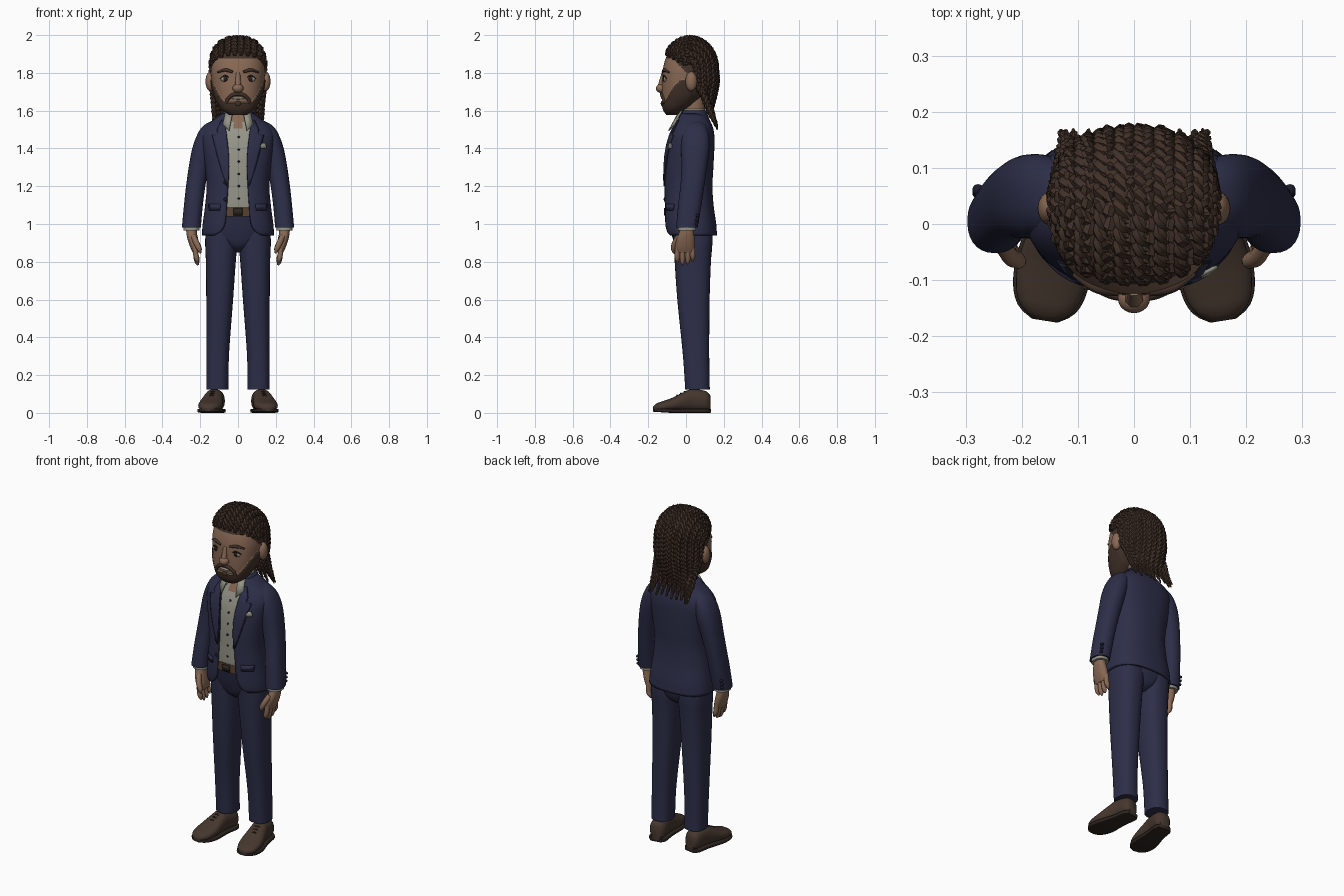
import bpy, bmesh, math, random
from mathutils import Vector as V, Matrix

if "Cube" in bpy.data.objects:
    bpy.data.objects.remove(bpy.data.objects["Cube"])

random.seed(3)

def mat(name, r, g, b):
    m = bpy.data.materials.new(name)
    m.diffuse_color = (r, g, b, 1)
    m.use_nodes = True
    m.node_tree.nodes["Principled BSDF"].inputs["Base Color"].default_value = m.diffuse_color
    return m

NAVY = mat("navy cloth", .026, .028, .066)
DARK = mat("dark navy trim", .010, .011, .026)
SHIRT = mat("grey shirt", .30, .30, .25)
SKIN = mat("brown skin", .25, .142, .09)
HAIR = mat("dark brown hair", .052, .030, .021)
SHOE = mat("brown leather", .060, .038, .027)
SOLE = mat("dark sole", .026, .018, .014)
BELT = mat("tan belt", .10, .055, .032)
EYE = mat("dark iris", .02, .013, .01)

def finish(bm, name, mats, mirror=False, solid=0):
    me = bpy.data.meshes.new(name)
    bm.to_mesh(me)
    bm.free()
    ob = bpy.data.objects.new(name, me)
    bpy.context.collection.objects.link(ob)
    for m in mats if isinstance(mats, list) else [mats]:
        me.materials.append(m)
    if solid:
        s = ob.modifiers.new("thickness", 'SOLIDIFY')
        s.thickness, s.offset = solid, -1
    if mirror:
        ob.modifiers.new("mirror", 'MIRROR')
    return ob

def at(rings, z):
    """Smoothly interpolated ring at height z."""
    i = 0
    while i < len(rings) - 2 and z > rings[i + 1][0]:
        i += 1
    a, b = rings[i], rings[i + 1]
    p, q = rings[max(i - 1, 0)], rings[min(i + 2, len(rings) - 1)]
    h = b[0] - a[0]
    t = min(max((z - a[0]) / h, 0), 1)
    out = [z]
    for k in range(1, len(a)):
        m0 = (b[k] - p[k]) / (b[0] - p[0]) * h
        m1 = (q[k] - a[k]) / (q[0] - a[0]) * h
        out.append((2*t**3 - 3*t*t + 1) * a[k] + (t**3 - 2*t*t + t) * m0
                   + (3*t*t - 2*t**3) * b[k] + (t**3 - t*t) * m1)
    return out

def loft(name, rings, mats, levels=24, n=32, p=2.3, rule=None, push=None,
         M=Matrix(), mirror=False, solid=0):
    """Skin rings (z, cx, rx, y_front, y_back[, half opening at the front])."""
    bm = bmesh.new()
    opened = len(rings[0]) > 5
    grid = []
    for i in range(levels + 1):
        r = at(rings, rings[0][0] + (rings[-1][0] - rings[0][0]) * i / levels)
        z, cx, rx, yf, yb = r[:5]
        a0 = math.asin(min((max(r[5], 0) / rx) ** (p / 2), 1)) if opened else 0
        row = []
        for j in range(n + opened):
            a = a0 + (2 * math.pi - 2 * a0) * j / n
            s, c = math.sin(a), math.cos(a)
            v = V((cx + rx * math.copysign(abs(s) ** (2 / p), s),
                   (yf + yb) / 2 - (yb - yf) / 2 * math.copysign(abs(c) ** (2 / p), c), z))
            row.append(bm.verts.new(M @ (push(v) if push else v)))
        grid.append(row)
    for lo, hi in zip(grid, grid[1:]):
        for j in range(n):
            k = (j + 1) % len(lo)
            bm.faces.new((lo[j], lo[k], hi[k], hi[j]))
    if not opened:
        bm.faces.new(grid[0][::-1])
        bm.faces.new(grid[-1])
    if rule:
        for f in bm.faces:
            f.material_index = rule(f.calc_center_median())
    return finish(bm, name, mats, mirror, solid)

def tube(bm, pts, radii, sides=8):
    prev = None
    for i, p in enumerate(pts):
        t = (pts[min(i + 1, len(pts) - 1)] - pts[max(i - 1, 0)]).normalized()
        u = t.cross(V((0.3, 0.9, 0.2)) if abs(t.y) < .8 else V((1, 0, 0))).normalized()
        w = t.cross(u)
        row = [bm.verts.new(p + radii[i] * (u * math.cos(k * math.tau / sides) + w * math.sin(k * math.tau / sides)))
               for k in range(sides)]
        if prev:
            for k in range(sides):
                bm.faces.new((prev[k], prev[(k + 1) % sides], row[(k + 1) % sides], row[k]))
        else:
            bm.faces.new(row[::-1])
        prev = row
    bm.faces.new(prev)

def tubes(name, m, paths, mirror=True):
    """Each path is a list of (x, y, z, radius)."""
    bm = bmesh.new()
    for path in paths:
        rs = [(i, *q) for i, q in enumerate(path)]
        s = [at(rs, (len(path) - 1) * k / 12) for k in range(13)]
        tube(bm, [V(q[1:4]) for q in s], [q[4] for q in s])
    finish(bm, name, m, mirror)

def ball(name, m, loc, radii, mirror=False):
    bm = bmesh.new()
    bmesh.ops.create_uvsphere(bm, u_segments=20, v_segments=12, radius=1,
                              matrix=Matrix.Translation(loc) @ Matrix.Diagonal((*radii, 1)))
    finish(bm, name, m, mirror)

# Jacket body, open at the front
coat = [(.94, 0, .190, -.105, .165, .125), (.96, 0, .190, -.110, .163, .092), (1.0, 0, .187, -.114, .160, .070),
        (1.1, 0, .174, -.116, .146, .060), (1.2, 0, .166, -.116, .140, .053), (1.3, 0, .175, -.115, .145, .048),
        (1.4, 0, .190, -.105, .150, .052), (1.47, 0, .195, -.086, .150, .060), (1.52, 0, .170, -.064, .140, .066),
        (1.555, 0, .125, -.047, .120, .062), (1.585, 0, .085, -.035, .098, .050)]
loft("jacket_body", coat, NAVY, 44, 60, 2.5, solid=.012)
loft("jacket_collar", [(1.535, 0, .120, -.062, .132, .066), (1.56, 0, .100, -.048, .122, .060),
                       (1.60, 0, .076, -.03, .106, .052)], NAVY, 6, 40, solid=.008)

def front(x, z, off):
    _, _, rx, yf, yb, _ = at(coat, z)
    return V((x, (yf + yb) / 2 - (yb - yf) / 2 * (1 - min(abs(x / rx), 1) ** 2.5) ** .4 - off, z))

def patch(name, m, rows, off, mirror=True):
    """Thin plate on the jacket front from rows (z, x0, x1)."""
    bm = bmesh.new()
    g = [[bm.verts.new(front(x0 + (x1 - x0) * k / 6, z, off)) for k in range(7)] for z, x0, x1 in rows]
    for a, b in zip(g, g[1:]):
        for k in range(6):
            bm.faces.new((a[k], a[k + 1], b[k + 1], b[k]))
    finish(bm, name, m, mirror, .006)

# Lapels, flap pockets, pocket square, buttons
lapel = [(1.2, .052, .056), (1.25, .05, .074), (1.3, .048, .09), (1.36, .049, .107), (1.42, .054, .122),
         (1.47, .06, .134), (1.476, .06, .104), (1.50, .064, .108), (1.55, .063, .085)]
patch("lapel", NAVY, lapel, .007)
patch("lapel_edge", DARK, [(z, a, b + .004) for z, a, b in lapel], .004)
patch("pocket_flap", NAVY, [(1.075, .098, .152), (1.105, .096, .154)], .006)
patch("pocket_flap_edge", DARK, [(1.071, .096, .154), (1.107, .094, .156)], .003)
patch("pocket_square", SHIRT, [(1.40, .122, .152), (1.415, .12, .15), (1.43, .13, .142)], .010, False)
for z in (1.13, 1.22):
    ball("jacket_button", DARK, front(-.066, z, .002), (.01, .005, .01))

# Shirt with open neck, collar and buttons
shirt = [(1.05, 0, .155, -.1, .125)] + [(z, 0, rx - .015, yf + .012, yb - .015) for z, _, rx, yf, yb, _ in coat[3:]]
loft("shirt", shirt, [SHIRT, SKIN], 60, 64, 2.5,
     rule=lambda c: int(c.y < .02 and abs(c.x) < (c.z - 1.48) * .5))
loft("shirt_collar", [(1.53, 0, .088, -.058, .112, .045), (1.565, 0, .074, -.036, .104, .036),
                      (1.61, 0, .066, -.022, .10, .03)], SHIRT, 6, 40, solid=.006)
bm = bmesh.new()
bm.faces.new([bm.verts.new(q) for q in ((.03, -.045, 1.585), (.048, -.094, 1.495), (.08, -.062, 1.53), (.066, -.025, 1.60))])
finish(bm, "collar_wing", SHIRT, True, .006)
for k in range(6):
    z = 1.46 - k * .065
    ball("shirt_button", DARK, (.004, at(shirt, z)[3] - .001, z), (.006, .004, .006))

# Belt, trousers
loft("belt", [(1.04, 0, .158, -.106, .13), (1.09, 0, .156, -.106, .13)], BELT, 2, 48, 2.5)
patch("belt_buckle", SOLE, [(1.046, -.024, .024), (1.084, -.024, .024)], .0, False)
loft("trouser_top", [(.85, 0, .03, -.01, .09), (.88, 0, .09, -.05, .125), (.95, 0, .165, -.078, .142),
                     (1.05, 0, .158, -.1, .125)], NAVY, 16, 40)
loft("trouser_leg", [(.125, .109, .059, -.004, .126), (.3, .108, .060, -.016, .123), (.6, .097, .071, -.046, .125),
                     (.8, .091, .079, -.060, .132), (.92, .088, .086, -.066, .141), (1.0, .085, .08, -.07, .135)],
     NAVY, 20, 32, 2.4, mirror=True)

# Shoes: lofted from heel to toe, turned outwards
lay = Matrix(((-1, 0, 0, 0), (0, 0, -1, 0), (0, -1, 0, 0), (0, 0, 0, 1)))
M = Matrix.Translation((.112, .126, 0)) @ Matrix.Rotation(math.radians(9), 4, 'Z') @ lay
foot = [(0, .030, .095), (.02, .046, .115), (.10, .049, .125), (.15, .056, .105), (.2, .063, .080),
        (.25, .060, .062), (.285, .044, .050), (.302, .018, .035)]
loft("shoe_upper", [(t, 0, w, -h, -.010) for t, w, h in foot], SHOE, 28, 28, 2.4, M=M, mirror=True)
loft("shoe_sole", [(t, 0, w + .005, -.022, 0 if t < .2 else -.006 * (t - .2) / .1) for t, w, h in foot],
     SOLE, 28, 28, 6, M=M, mirror=True)
for t in (.135, .155, .175):
    h = at([(t, 0, hh) for t, w, hh in foot], t)[2]
    pts = [M @ V((x, -h - dz, t)) for x, dz in ((-.024, -.010), (0, .001), (.024, -.010))]
    tubes("shoe_lace", SOLE, [[(*q, .004) for q in pts]])

# Sleeves, cuffs, hands
loft("sleeve", [(.982, .247, .050, -.052, .062), (1.1, .236, .050, -.042, .082), (1.2, .224, .051, -.030, .097),
                (1.3, .207, .054, -.024, .112), (1.4, .184, .058, -.026, .124), (1.47, .163, .054, -.022, .122),
                (1.52, .140, .045, -.004, .105), (1.545, .122, .02, .03, .08)], NAVY, 30, 28, mirror=True)
loft("shirt_cuff", [(.966, .246, .043, -.043, .053), (.99, .246, .043, -.043, .053)], SHIRT, 2, 28, mirror=True)
for k in range(3):
    ball("sleeve_button", DARK, (.278, .055 + k * .003, 1.0 + k * .022), (.010, .010, .008), True)
loft("palm", [(.85, .222, .018, -.052, .042), (.88, .229, .025, -.056, .046), (.92, .239, .028, -.050, .046),
              (.95, .245, .028, -.038, .042), (.98, .247, .028, -.03, .04)], SKIN, 14, 24, mirror=True)
fingers = [[(.226, y, .885, .014), (.224, y * 1.03, .84, .0145), (.217, y * 1.03, b + .018, .013), (.211, y, b, .004)]
           for y, b in ((-.045, .795), (-.018, .782), (.009, .786), (.034, .802))]
fingers.append([(.236, -.035, .935, .016), (.220, -.058, .90, .016), (.205, -.066, .868, .014), (.198, -.066, .845, .004)])
tubes("fingers", SKIN, fingers)

# Head: skin, scalp and beard chosen by region
def region(c):
    if c.z > 1.875 or c.y > min(.03, -.07 + (1.875 - c.z)):
        return 1
    top = 1.642 + 7 * max(0, abs(c.x) - .06) ** 1.6
    return 1 if c.z < top and c.y < .03 else 0

def beard_push(v):
    if v.z < 1.8 and v.y < .03 and region(v):
        return V((v.x * 1.05, v.y * 1.05, v.z))
    return v

loft("neck", [(1.5, 0, .062, -.018, .1), (1.68, 0, .064, -.015, .1)], SKIN, 4, 28)
loft("head", [(1.578, 0, .045, -.100, -.03), (1.605, 0, .082, -.116, .0), (1.65, 0, .110, -.124, .06),
              (1.70, 0, .128, -.127, .11), (1.76, 0, .139, -.126, .135), (1.82, 0, .143, -.122, .152),
              (1.88, 0, .134, -.106, .15), (1.94, 0, .108, -.072, .13), (1.975, 0, .07, -.03, .085),
              (1.985, 0, .03, .0, .05)], [SKIN, HAIR], 90, 96, 2.3, rule=region, push=beard_push)
ball("ear", SKIN, (.147, .028, 1.755), (.025, .031, .052), True)
ball("nose_tip", SKIN, (0, -.132, 1.718), (.029, .027, .024))
tubes("nose_bridge", SKIN, [[(0, -.117, 1.80, .012), (0, -.126, 1.765, .014), (0, -.134, 1.725, .018)]], False)
ball("eye_white", SHIRT, (.068, -.110, 1.767), (.023, .009, .015), True)
ball("iris", EYE, (.067, -.114, 1.767), (.013, .008, .013), True)
tubes("eyelid", EYE, [[(.043, -.117, 1.772, .003), (.068, -.118, 1.785, .004), (.095, -.104, 1.770, .003)]])
tubes("eyebrow", HAIR, [[(.028, -.122, 1.805, .007), (.068, -.114, 1.815, .009), (.108, -.090, 1.803, .004)]])
tubes("moustache", HAIR, [[(0, -.128, 1.688, .010), (.03, -.127, 1.683, .010), (.054, -.118, 1.662, .010), (.062, -.114, 1.638, .008)]])
ball("mouth", SHIRT, (0, -.126, 1.667), (.034, .006, .007))
ball("chin_tuft", HAIR, (0, -.126, 1.638), (.016, .008, .014))

# Braids: three plaited strands each, over the scalp and down the back
C = V((0, .02, 1.822))
bm = bmesh.new()
for s in (.12, .37, .62, .82, .93, .985):
    for sg in (-1, 1):
        k = (1 - s ** 2.5) ** .4
        x, yb = sg * s * .14, .02 + .14 * k
        ctrl = [V((x, C.y - .14 * k * math.cos(a), C.z + .163 * k * math.sin(a)))
                for a in (math.radians(26 + 154 * i / 20) for i in range(21))]
        end = 1.50 + random.random() * .025
        ctrl += [V((x, yb + .003, 1.75)), V((.93 * x, max(yb - .012, .10), 1.67)),
                 V((.88 * x, .132, 1.59)), V((.95 * x, .166, end))]
        rs = [(0, *ctrl[0])]
        for a, b in zip(ctrl, ctrl[1:]):
            rs.append((rs[-1][0] + (b - a).length, *b))
        L, N = rs[-1][0], 90
        path = [V(at(rs, L * i / N)[1:]) for i in range(N + 1)]
        for strand in range(3):
            pts, rad = [], []
            for i, p in enumerate(path):
                t = (path[min(i + 1, N)] - path[max(i - 1, 0)]).normalized()
                o = p - C
                o.z = max(o.z, 0)
                side = t.cross(o).normalized()
                nrm = side.cross(t)
                ph = math.tau * (L * i / N / .075 + strand / 3)
                f = min(1, .45 + i / 8, .25 + (N - i) / 22)
                pts.append(p + f * (side * .011 * math.sin(ph) + nrm * .006 * math.sin(2 * ph)))
                rad.append(.0115 * f)
            tube(bm, pts, rad, 6)
bmesh.ops.recalc_face_normals(bm, faces=bm.faces)
finish(bm, "braids", HAIR)

bpy.ops.object.select_all(action='SELECT')
bpy.context.view_layer.objects.active = bpy.data.objects["head"]
bpy.ops.object.shade_smooth_by_angle(angle=math.radians(50))
